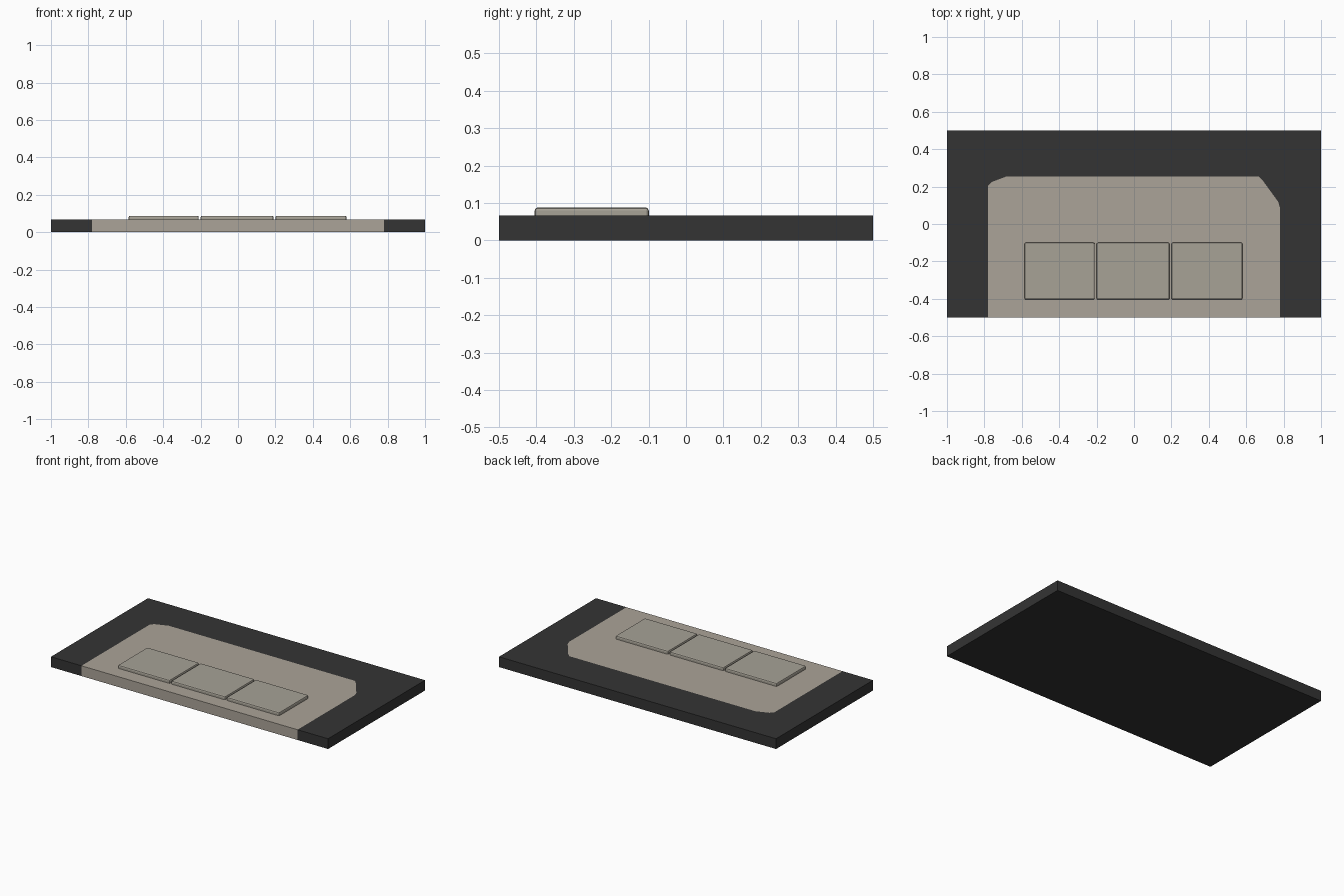
import bpy, bmesh
from mathutils import Vector

if "Cube" in bpy.data.objects:
    bpy.data.objects.remove(bpy.data.objects["Cube"])

HEIGHT = 0.067


def material(name, color):
    m = bpy.data.materials.new(name)
    m.diffuse_color = (*color, 1)
    m.use_nodes = True
    m.node_tree.nodes["Principled BSDF"].inputs["Base Color"].default_value = m.diffuse_color
    return m


charcoal = material("charcoal", (0.034, 0.034, 0.034))
sand = material("sand", (0.41, 0.37, 0.315))
stone = material("stone", (0.385, 0.36, 0.305))


def add_object(name, bm, mats):
    mesh = bpy.data.meshes.new(name)
    bm.to_mesh(mesh)
    bm.free()
    ob = bpy.data.objects.new(name, mesh)
    bpy.context.collection.objects.link(ob)
    for m in mats:
        mesh.materials.append(m)
    return ob


# Base slab: sand panel open to the front edge, wrapped by a charcoal border
panel = [(-0.78, -0.5), (0.78, -0.5), (0.78, 0.09), (0.77, 0.12), (0.69, 0.23),
         (0.665, 0.255), (-0.68, 0.255), (-0.76, 0.225), (-0.78, 0.205)]
rim = [(-1, -0.5), (-1, 0.5), (1, 0.5), (1, -0.5)]

bm = bmesh.new()
inner = [bm.verts.new((x, y, 0)) for x, y in panel]
outer = [bm.verts.new((x, y, 0)) for x, y in rim]
faces = [bm.faces.new(inner), bm.faces.new(inner[1:] + inner[:1] + outer)]
bmesh.ops.triangulate(bm, faces=faces[1:])
raised = bmesh.ops.extrude_face_region(bm, geom=bm.faces[:], use_keep_orig=True)
bmesh.ops.translate(bm, vec=(0, 0, HEIGHT),
                    verts=[v for v in raised["geom"] if isinstance(v, bmesh.types.BMVert)])
bmesh.ops.recalc_face_normals(bm, faces=bm.faces)
for f in bm.faces:
    c = f.calc_center_median()
    on_front = c.y < -0.49 and abs(c.x) < 0.78
    on_panel = len(f.verts) == len(panel) and c.z > HEIGHT / 2
    f.material_index = int(on_front or on_panel)
add_object("base_slab", bm, [charcoal, sand])

# Three shallow raised tiles with softened edges
for name, x0, x1 in (("left_tile", -0.585, -0.21), ("middle_tile", -0.2, 0.19),
                     ("right_tile", 0.2, 0.58)):
    bm = bmesh.new()
    bmesh.ops.create_cube(bm, size=1)
    bmesh.ops.scale(bm, vec=(x1 - x0, 0.305, 0.023), verts=bm.verts)
    bmesh.ops.translate(bm, vec=Vector(((x0 + x1) / 2, -0.252, 0.0765)), verts=bm.verts)
    upper = [e for e in bm.edges if max(v.co.z for v in e.verts) > 0.08]
    bmesh.ops.bevel(bm, geom=upper, offset=0.008, segments=2, profile=0.5, affect="EDGES")
    add_object(name, bm, [stone])
